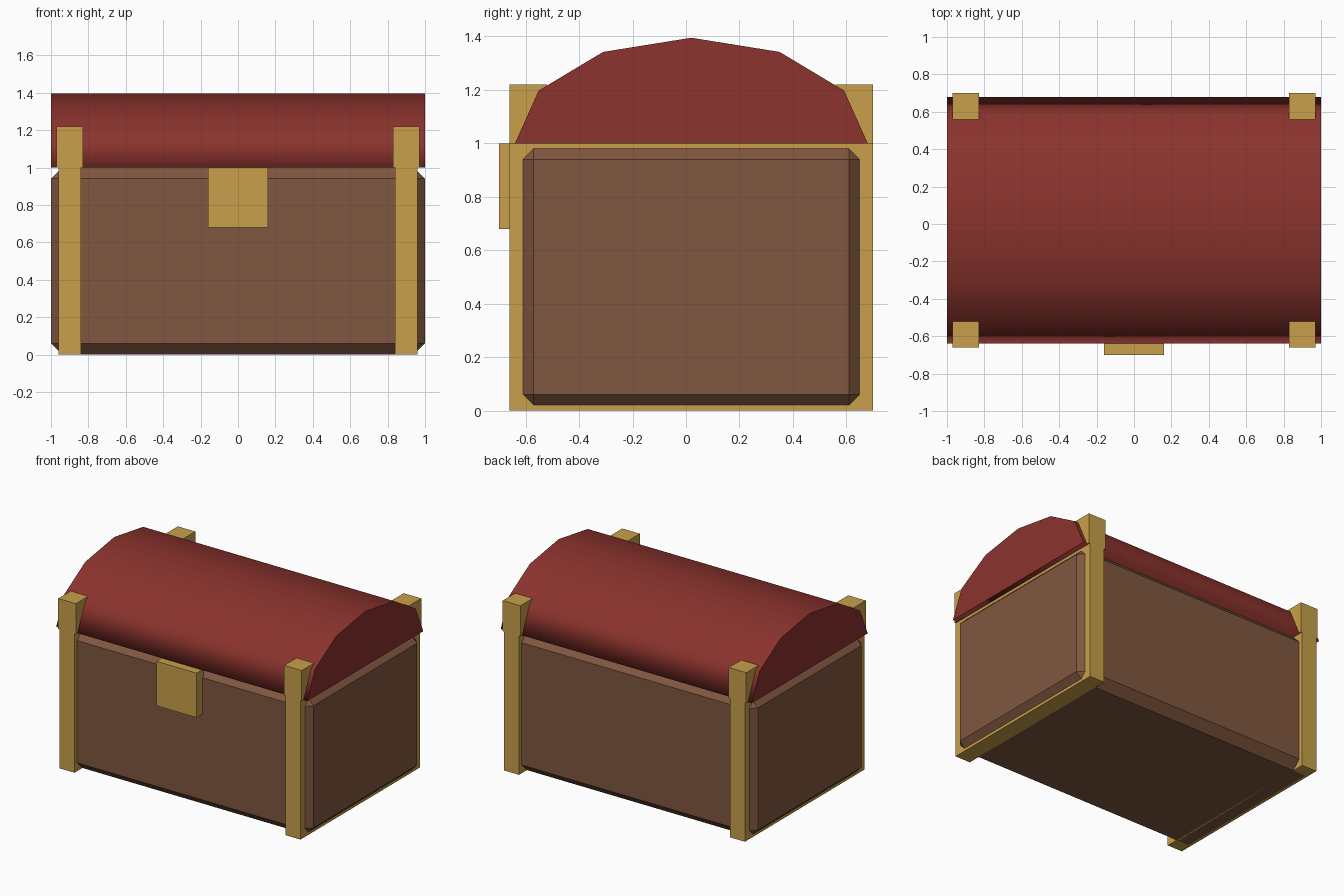
import bpy, bmesh, math

if "Cube" in bpy.data.objects:
    bpy.data.objects.remove(bpy.data.objects["Cube"])


def material(name, rgb):
    m = bpy.data.materials.new(name)
    m.diffuse_color = (*rgb, 1)
    m.use_nodes = True
    m.node_tree.nodes["Principled BSDF"].inputs["Base Color"].default_value = m.diffuse_color
    return m


WOOD = material("wood", (0.216, 0.095, 0.05))
RED = material("red_lid", (0.258, 0.033, 0.026))
GOLD = material("gold", (0.58, 0.35, 0.07))


def finish(bm, name, mat):
    bmesh.ops.recalc_face_normals(bm, faces=bm.faces[:])
    mesh = bpy.data.meshes.new(name)
    bm.to_mesh(mesh)
    bm.free()
    mesh.materials.append(mat)
    obj = bpy.data.objects.new(name, mesh)
    bpy.context.collection.objects.link(obj)
    return obj


def box(name, mat, x, y, z, chamfer=0):
    """Box from (min, max) ranges, optionally with chamfered edges."""
    bm = bmesh.new()
    bmesh.ops.create_cube(bm, size=1)
    for v in bm.verts:
        v.co = [(r[0] + r[1]) / 2 + c * (r[1] - r[0]) for r, c in zip((x, y, z), v.co)]
    if chamfer:
        bmesh.ops.bevel(bm, geom=bm.edges[:], offset=chamfer, segments=1,
                        profile=0.5, affect='EDGES')
    return finish(bm, name, mat)


# Chest body with chamfered edges
box("chest_body", WOOD, (-1, 1), (-0.63, 0.67), (0, 1), 0.06)

# Arched lid: half of a twelve-sided cylinder, smooth around, flat at the ends
bm = bmesh.new()
arc = [(0.02 - 0.66 * math.cos(math.pi * i / 6), 1 + 0.395 * math.sin(math.pi * i / 6))
       for i in range(7)]
cap = bm.faces.new([bm.verts.new((-1, y, z)) for y, z in arc])
side = bmesh.ops.extrude_face_region(bm, geom=[cap], use_keep_orig=True)["geom"]
bmesh.ops.translate(bm, vec=(2, 0, 0),
                    verts=[g for g in side if isinstance(g, bmesh.types.BMVert)])
bm.normal_update()
for f in bm.faces:
    f.smooth = abs(f.normal.x) < 0.5
finish(bm, "lid", RED)

# Gold straps around the body and the corner blocks on top of them
for s, label in ((-1, "left"), (1, "right")):
    cx = 0.9 * s
    box(f"strap_{label}", GOLD, (cx - 0.06, cx + 0.06), (-0.66, 0.70), (0, 1))
    for y, end in ((-0.59, "front"), (0.63, "back")):
        box(f"corner_block_{end}_{label}", GOLD, (cx - 0.07, cx + 0.07),
            (y - 0.07, y + 0.07), (1.0, 1.22))

# Latch plate
box("latch", GOLD, (-0.16, 0.16), (-0.70, -0.62), (0.68, 1.0))
